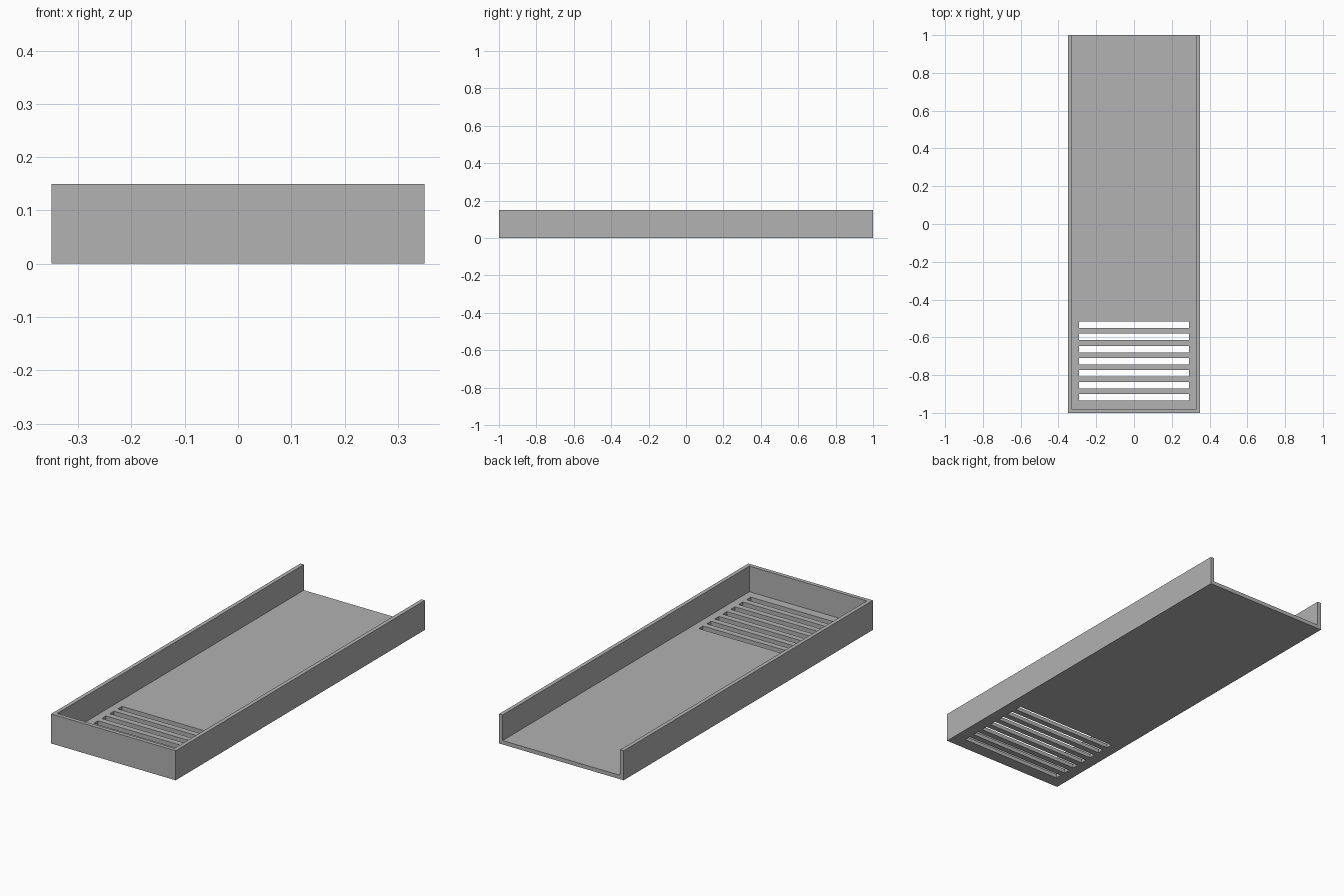
import bpy
import bmesh
from mathutils import Matrix, Vector

cube = bpy.data.objects.get("Cube")
if cube:
    bpy.data.objects.remove(cube, do_unlink=True)

WIDTH, LENGTH, HEIGHT, WALL = 0.70, 2.0, 0.15, 0.02
SLOT_COUNT, SLOT_PITCH, SLOT_FIRST = 7, 0.064, -0.534
SLOT_HALF_X, SLOT_HALF_Y = 0.29, 0.017

grey = bpy.data.materials.new("plain_grey")
grey.use_nodes = True
grey.diffuse_color = (0.445, 0.445, 0.445, 1)
grey.node_tree.nodes["Principled BSDF"].inputs["Base Color"].default_value = grey.diffuse_color


def boxes(name, bounds):
    """One object made of boxes, each given by its low and high corner."""
    bm = bmesh.new()
    for low, high in bounds:
        low, high = Vector(low), Vector(high)
        place = Matrix.Translation((low + high) / 2) @ Matrix.Diagonal((high - low).to_4d())
        place[3][3] = 1
        bmesh.ops.create_cube(bm, size=1, matrix=place)
    mesh = bpy.data.meshes.new(name)
    bm.to_mesh(mesh)
    bm.free()
    mesh.materials.append(grey)
    obj = bpy.data.objects.new(name, mesh)
    bpy.context.collection.objects.link(obj)
    return obj


def cut(target, cutter):
    """Subtract the cutter for good and discard it."""
    mod = target.modifiers.new("cut", "BOOLEAN")
    mod.operation, mod.solver, mod.object = "DIFFERENCE", "EXACT", cutter
    bpy.context.view_layer.objects.active = target
    bpy.ops.object.modifier_apply(modifier=mod.name)
    bpy.data.objects.remove(cutter, do_unlink=True)


# Solid block for the tray
x, y = WIDTH / 2, LENGTH / 2
tray = boxes("slotted_tray", [((-x, -y, 0), (x, y, HEIGHT))])

# Cavity, open at the top and the back
cut(tray, boxes("cavity_cutter", [((WALL - x, WALL - y, WALL), (x - WALL, y + 1, 1))]))

# Row of drain slots through the floor near the front
slots = []
for i in range(SLOT_COUNT):
    mid = SLOT_FIRST - i * SLOT_PITCH
    slots.append(((-SLOT_HALF_X, mid - SLOT_HALF_Y, -WALL),
                  (SLOT_HALF_X, mid + SLOT_HALF_Y, WALL * 2)))
cut(tray, boxes("slot_cutter", slots))
